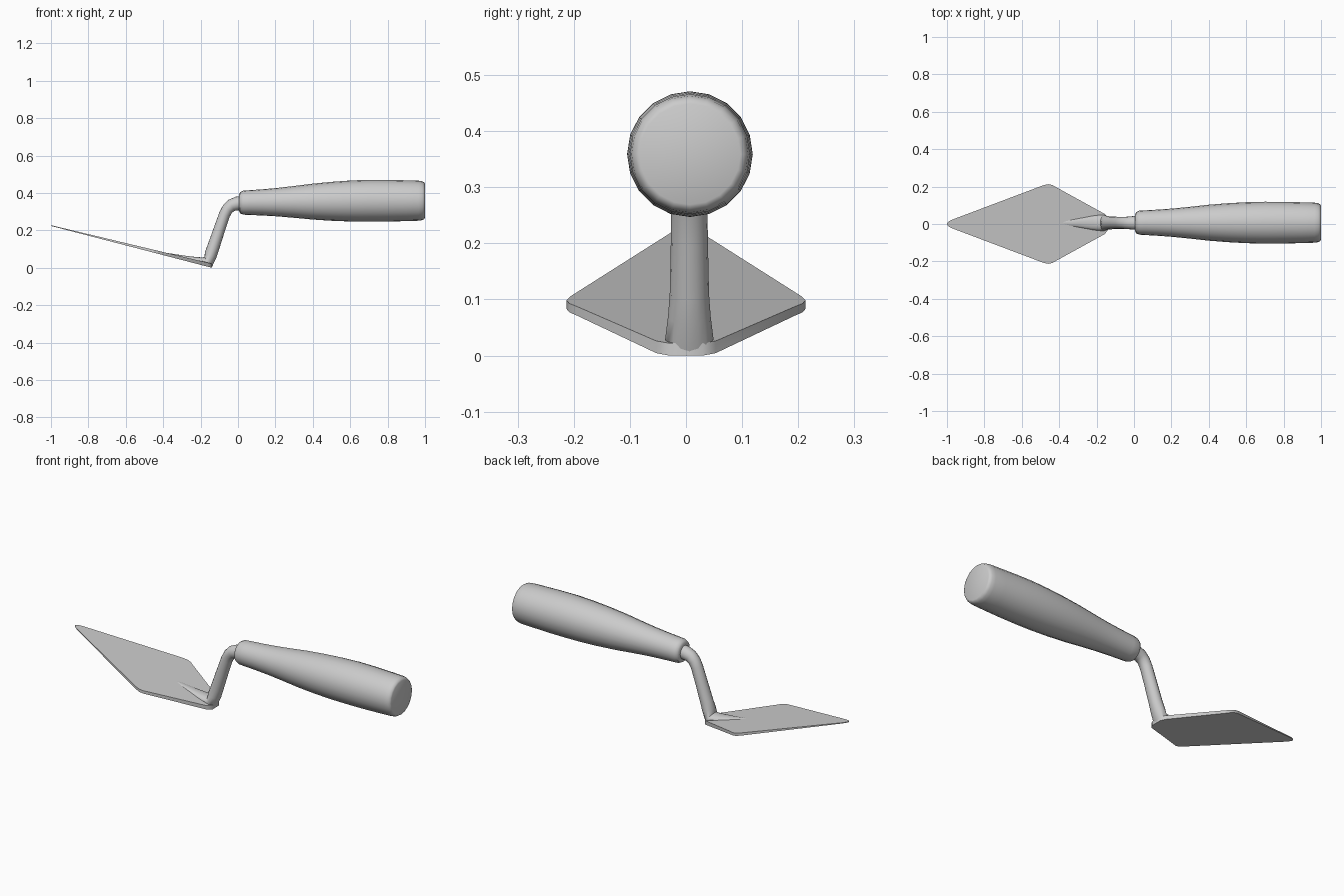
import bpy, bmesh
from math import sin, cos, tau, radians

if "Cube" in bpy.data.objects:
    bpy.data.objects.remove(bpy.data.objects["Cube"])


def finish(name, bm, angle=40):
    bmesh.ops.recalc_face_normals(bm, faces=bm.faces)
    me = bpy.data.meshes.new(name)
    bm.to_mesh(me)
    bm.free()
    ob = bpy.data.objects.new(name, me)
    bpy.context.collection.objects.link(ob)
    bpy.ops.object.select_all(action='DESELECT')
    ob.select_set(True)
    bpy.context.view_layer.objects.active = ob
    bpy.ops.object.shade_smooth_by_angle(angle=radians(angle))
    return ob


def loft(name, sections, y, sides):
    """Elliptical rings (x, z, normal angle, half width, half height) joined into a solid."""
    bm = bmesh.new()
    rings = []
    for x, z, deg, w, h in sections:
        a = radians(deg)
        rings.append([bm.verts.new((x + cos(a) * h * sin(t), y + w * cos(t), z + sin(a) * h * sin(t)))
                      for t in (tau * i / sides for i in range(sides))])
    for r0, r1 in zip(rings, rings[1:]):
        for i in range(sides):
            j = (i + 1) % sides
            bm.faces.new((r0[i], r0[j], r1[j], r1[i]))
    bm.faces.new(rings[0])
    bm.faces.new(rings[-1])
    return finish(name, bm)


# Turned handle: (x, radius)
profile = [(0.006, 0.045), (0.012, 0.057), (0.028, 0.064), (0.06, 0.066), (0.13, 0.07),
           (0.21, 0.076), (0.3, 0.085), (0.4, 0.096), (0.5, 0.104), (0.6, 0.1095), (0.7, 0.112),
           (0.8, 0.1115), (0.9, 0.109), (0.965, 0.107), (0.985, 0.104), (0.996, 0.098), (1.0, 0.09)]
loft("handle", [(x, 0.348 + 0.011 * min(x / 0.7, 1), 90, r, r) for x, r in profile], 0.007, 20)

# Bent neck, flattening into a fairing on the blade
loft("neck", [(-0.40, 0.079, 75, 0.008, 0.004), (-0.29, 0.055, 75, 0.026, 0.011),
              (-0.225, 0.042, 78, 0.037, 0.016), (-0.185, 0.035, 95, 0.042, 0.021),
              (-0.16, 0.030, 125, 0.043, 0.034), (-0.146, 0.07, 155, 0.038, 0.034),
              (-0.132, 0.11, 160, 0.035, 0.033), (-0.10, 0.205, 161, 0.033, 0.031),
              (-0.072, 0.285, 158, 0.032, 0.030), (-0.056, 0.315, 142, 0.032, 0.031),
              (-0.035, 0.334, 122, 0.033, 0.034), (-0.005, 0.344, 102, 0.036, 0.037),
              (0.03, 0.347, 90, 0.037, 0.037)], 0.006, 16)

# Sloping diamond blade, thinner at the tip
half = [(-0.138, 0.03), (-0.155, 0.053), (-0.415, 0.196), (-0.435, 0.208), (-0.458, 0.213),
        (-0.485, 0.207), (-0.97, 0.024), (-0.99, 0.014), (-1.0, 0.004)]
outline = half + [(x, -y) for x, y in reversed(half)]
bm = bmesh.new()
bottom, top = [], []
for x, y in outline:
    d = -0.138 - x
    z = 0.26 * d
    bottom.append(bm.verts.new((x, y, z)))
    top.append(bm.verts.new((x, y, z + 0.022 - 0.018 * d / 0.862)))
bm.faces.new(bottom)
bm.faces.new(top)
for i in range(len(outline)):
    j = (i + 1) % len(outline)
    bm.faces.new((bottom[i], bottom[j], top[j], top[i]))
finish("blade", bm)
